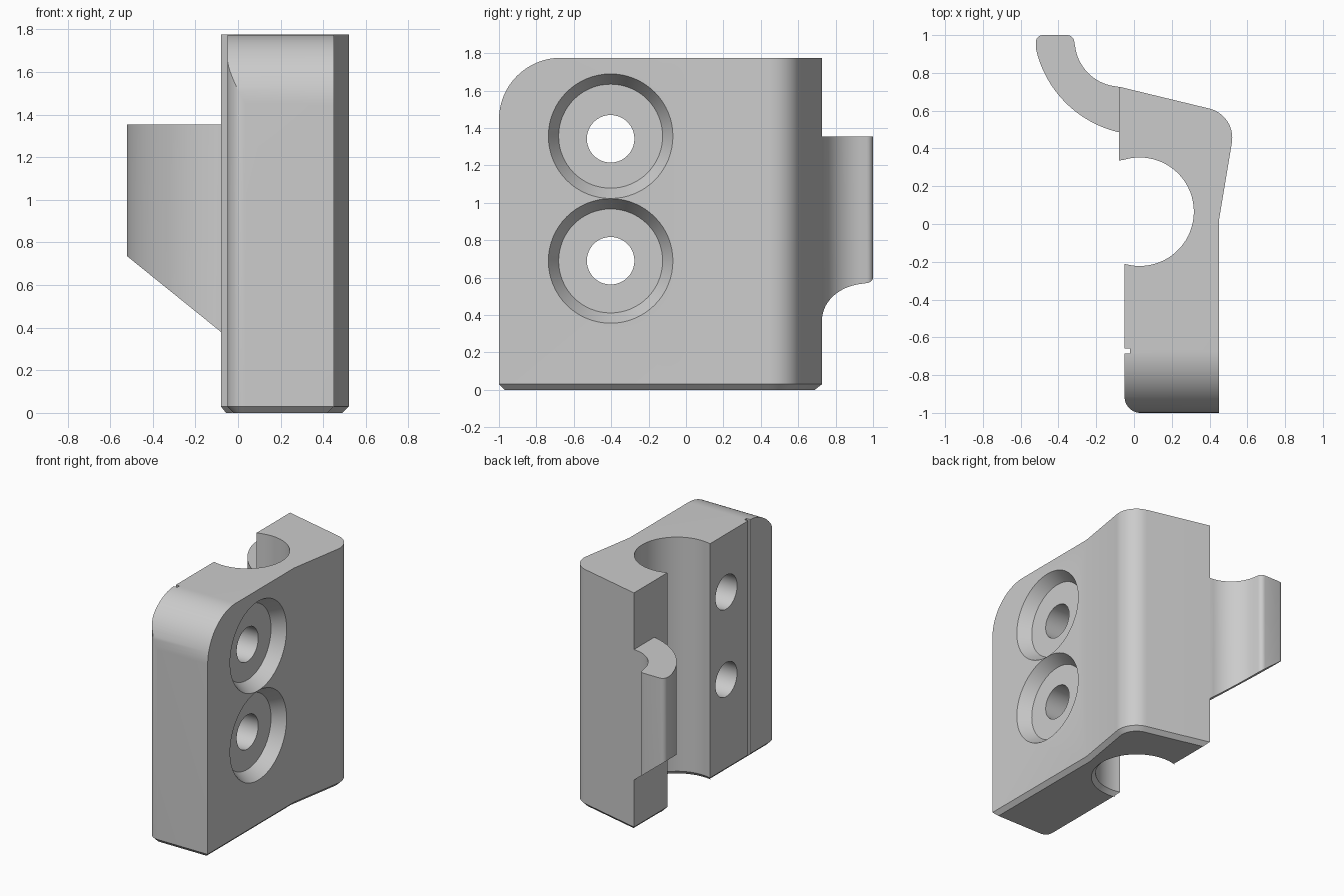
import bpy, bmesh, math
from mathutils import Vector

if "Cube" in bpy.data.objects:
    bpy.data.objects.remove(bpy.data.objects["Cube"])

GREY = (0.6, 0.6, 0.6, 1)
mat = bpy.data.materials.new("light grey")
mat.use_nodes = True
mat.diffuse_color = GREY
mat.node_tree.nodes["Principled BSDF"].inputs["Base Color"].default_value = GREY


def arc(a, b, c, n=16):
    """Points on the circular arc from a through b to c."""
    (ax, ay), (bx, by), (cx, cy) = a, b, c
    d = 2 * (ax * (by - cy) + bx * (cy - ay) + cx * (ay - by))
    sa, sb, sc = ax * ax + ay * ay, bx * bx + by * by, cx * cx + cy * cy
    ux = (sa * (by - cy) + sb * (cy - ay) + sc * (ay - by)) / d
    uy = (sa * (cx - bx) + sb * (ax - cx) + sc * (bx - ax)) / d
    r = math.hypot(ax - ux, ay - uy)
    t0, t1, t2 = (math.atan2(y - uy, x - ux) for x, y in (a, b, c))
    turn = 2 * math.pi
    sweep = (t2 - t0) % turn
    if (t1 - t0) % turn > sweep:
        sweep -= turn
    return [(ux + r * math.cos(t0 + sweep * i / n),
             uy + r * math.sin(t0 + sweep * i / n)) for i in range(n + 1)]


def inset(pts, dist):
    """Mitred inward offset of a counter-clockwise outline."""
    out = []
    for i, p in enumerate(pts):
        p = Vector(p)
        d1 = (p - Vector(pts[i - 1])).normalized()
        d2 = (Vector(pts[(i + 1) % len(pts)]) - p).normalized()
        n1, n2 = Vector((-d1.y, d1.x)), Vector((-d2.y, d2.x))
        out.append(tuple(p + (n1 + n2) * dist / (1 + n1.dot(n2))))
    return out


def loft(name, rings):
    """Solid skinned through matching rings of 3D points."""
    bm = bmesh.new()
    loops = [[bm.verts.new(p) for p in ring] for ring in rings]
    n = len(loops[0])
    for low, high in zip(loops, loops[1:]):
        for i in range(n):
            j = (i + 1) % n
            bm.faces.new((low[i], low[j], high[j], high[i]))
    bm.faces.new(loops[0][::-1])
    bm.faces.new(loops[-1])
    bmesh.ops.recalc_face_normals(bm, faces=bm.faces)
    me = bpy.data.meshes.new(name)
    bm.to_mesh(me)
    bm.free()
    me.materials.append(mat)
    ob = bpy.data.objects.new(name, me)
    bpy.context.collection.objects.link(ob)
    return ob


def select(ob):
    bpy.ops.object.select_all(action='DESELECT')
    ob.select_set(True)
    bpy.context.view_layer.objects.active = ob


def cut(ob, cutter):
    cutter.hide_render = True
    select(ob)
    mod = ob.modifiers.new("cut", 'BOOLEAN')
    mod.operation, mod.solver, mod.object = 'DIFFERENCE', 'EXACT', cutter
    bpy.ops.object.modifier_apply(modifier=mod.name)
    bpy.data.objects.remove(cutter)


def turned(name, y, z, stations, n=64):
    """Round solid along x from (x, radius) stations."""
    angles = [2 * math.pi * i / n for i in range(n)]
    return loft(name, [[(x, y + r * math.cos(a), z + r * math.sin(a)) for a in angles]
                       for x, r in stations])


# Clamp block with a round channel and a chamfered foot
TOP, CHAMFER = 1.775, 0.03
outline = [(0.45, -1), (0.45, 0.02)]
outline += arc((0.518, 0.43), (0.49, 0.55), (0.395, 0.612))
outline += [(-0.08, 0.727), (-0.08, 0.335)]
outline += arc((-0.05, 0.341), (0.317, 0.065), (-0.05, -0.211), 40)
outline += arc((-0.05, -0.915), (-0.025, -0.975), (0.035, -1), 12)
block = loft("clamp_block", [
    [(x, y, 0) for x, y in inset(outline, CHAMFER)],
    [(x, y, CHAMFER) for x, y in outline],
    [(x, y, TOP) for x, y in outline]])

# Rounded upper front edge
R = 0.33
k = R * (1 - math.sqrt(0.5))
corner = arc((-1, TOP - R), (-1 + k, TOP - k), (-1 + R, TOP), 24)
corner += [(-1 + R, 2), (-1.2, 2), (-1.2, TOP - R)]
cut(block, loft("corner_cutter", [[(x, y, z) for y, z in corner] for x in (-0.3, 0.7)]))

# Thin vertical groove
groove = [(-0.2, -0.685), (-0.02, -0.685), (-0.02, -0.66), (-0.2, -0.66)]
cut(block, loft("groove_cutter", [[(x, y, z) for x, y in groove] for z in (-0.1, 2)]))

# Screw holes with tapered recesses
for z_recess, z_hole in ((1.356, 1.342), (0.689, 0.69)):
    cut(block, turned("recess_cutter", -0.403, z_recess,
                      [(0.36, 0.278), (0.45, 0.333), (0.5, 0.333)]))
    cut(block, turned("hole_cutter", -0.403, z_hole, [(-0.3, 0.127), (0.6, 0.127)]))

# Curved hook with a sloping underside
hook_outline = [(-0.06, 0.72)]
hook_outline += arc((-0.09, 0.728), (-0.225, 0.783), (-0.31, 0.93))
hook_outline += arc((-0.316, 0.965), (-0.328, 0.99), (-0.355, 1), 6)
hook_outline += arc((-0.485, 1), (-0.51, 0.988), (-0.52, 0.96), 6)
hook_outline += arc((-0.52, 0.93), (-0.375, 0.655), (-0.09, 0.488))
hook_outline += [(-0.06, 0.488)]
hook = loft("hook", [
    [(x, y, 0.38 - (x + 0.08) * 0.807) for x, y in hook_outline],
    [(x, y, 1.353) for x, y in hook_outline]])

for ob in (block, hook):
    select(ob)
    bpy.ops.object.shade_smooth_by_angle(angle=math.radians(25))
